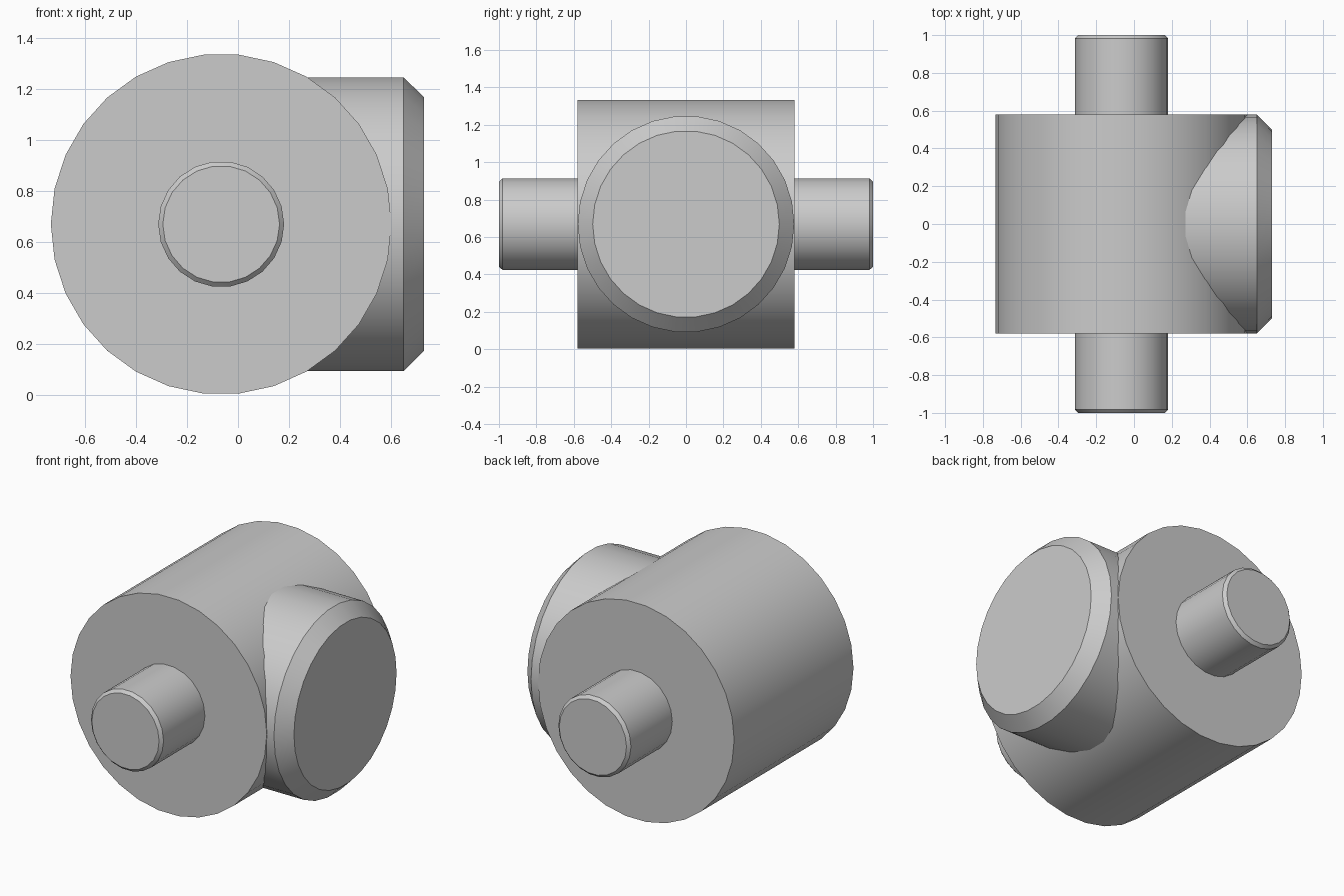
import bpy
import math
from mathutils import Matrix

if "Cube" in bpy.data.objects:
    bpy.data.objects.remove(bpy.data.objects["Cube"], do_unlink=True)

AXIS_X, AXIS_Z = -0.066, 0.669

grey = bpy.data.materials.new("plain grey")
grey.use_nodes = True
colour = (0.6, 0.6, 0.6, 1)
grey.diffuse_color = colour
grey.node_tree.nodes["Principled BSDF"].inputs["Base Color"].default_value = colour


def lathe(name, profile, sides, along):
    """Closed solid from (distance, radius) rings, turned about the y or x axis."""
    verts, faces = [], []
    for dist, radius in profile:
        for i in range(sides):
            a = math.tau * i / sides
            u, z = radius * math.cos(a), radius * math.sin(a)
            verts.append((u, dist, z) if along == "y" else (dist, -u, z))
    for r in range(len(profile) - 1):
        for i in range(sides):
            j = (i + 1) % sides
            a, b = r * sides, (r + 1) * sides
            faces.append((a + i, b + i, b + j, a + j))
    last = (len(profile) - 1) * sides
    faces.append(tuple(range(sides)))
    faces.append(tuple(reversed(range(last, last + sides))))
    mesh = bpy.data.meshes.new(name)
    mesh.from_pydata(verts, [], faces)
    mesh.transform(Matrix.Translation((AXIS_X, 0, AXIS_Z)))
    mesh.materials.append(grey)
    obj = bpy.data.objects.new(name, mesh)
    bpy.context.collection.objects.link(obj)
    bpy.ops.object.select_all(action="DESELECT")
    obj.select_set(True)
    bpy.context.view_layer.objects.active = obj
    bpy.ops.object.mode_set(mode="EDIT")
    bpy.ops.mesh.select_all(action="SELECT")
    bpy.ops.mesh.normals_make_consistent(inside=False)
    bpy.ops.object.mode_set(mode="OBJECT")
    bpy.ops.object.shade_smooth_by_angle(angle=math.radians(30))
    return obj


# Large drum lying front to back
lathe("main_drum", [(-0.58, 0.668), (0.58, 0.668)], 30, "y")

# Chamfered pins on both ends of the drum
for name, side in (("front_pin", -1), ("back_pin", 1)):
    lathe(name, [(side * 0.5, 0.247), (side * 0.982, 0.247), (side, 0.229)], 22, "y")

# Chamfered round boss meeting the drum at right angles
boss_end = 0.73 - AXIS_X
lathe("side_boss", [(0, 0.579), (boss_end - 0.08, 0.579), (boss_end, 0.499)], 30, "x")
